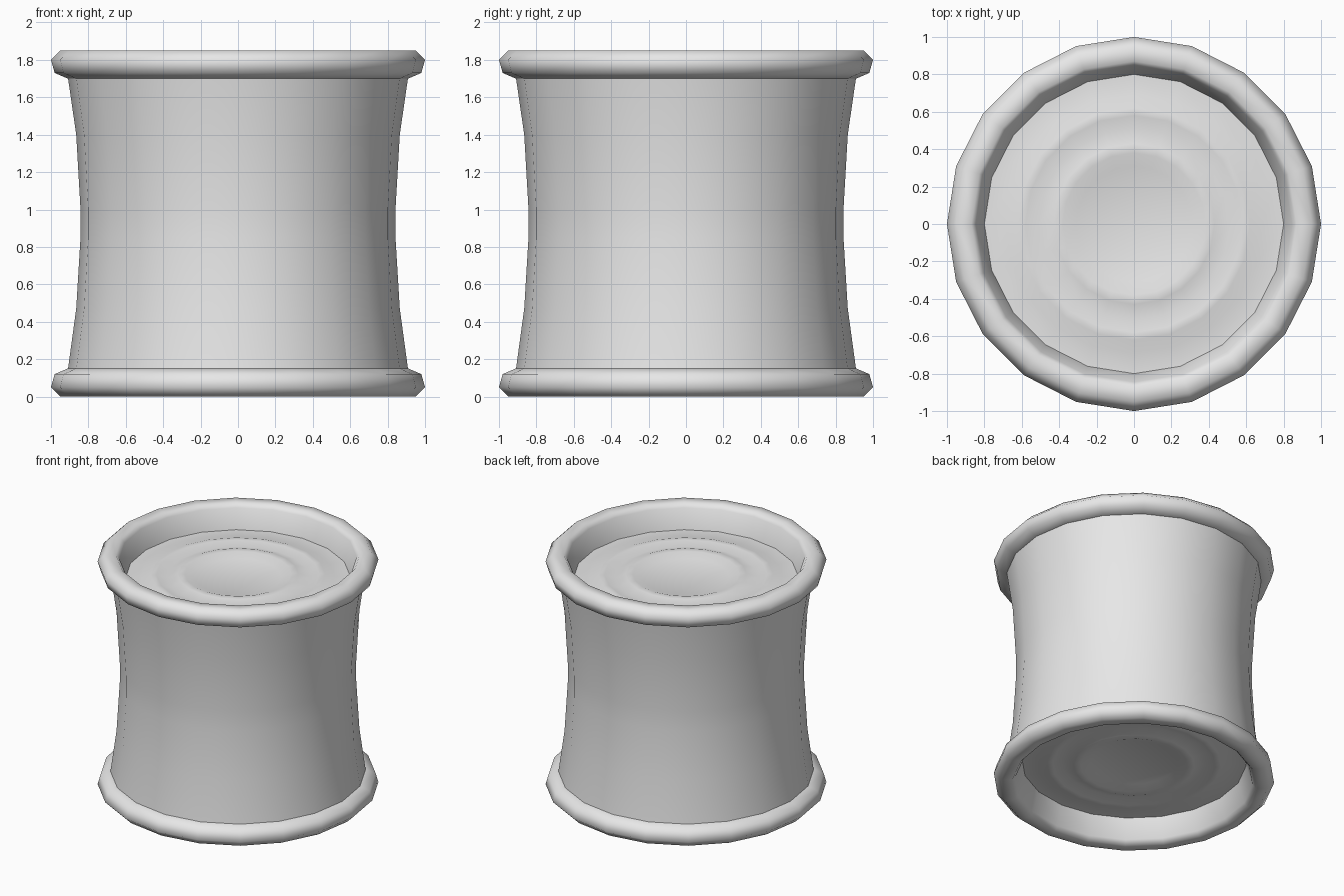
import bpy, bmesh
from math import sin, cos, pi, radians

SIDES = 20
HEIGHT = 1.85

if "Cube" in bpy.data.objects:
    bpy.data.objects.remove(bpy.data.objects["Cube"], do_unlink=True)

metal = bpy.data.materials.new("light grey metal")
metal.use_nodes = True
metal.diffuse_color = (0.8, 0.8, 0.8, 1)
metal.node_tree.nodes["Principled BSDF"].inputs["Base Color"].default_value = (0.8, 0.8, 0.8, 1)


def lathe(name, profile, closed=False, flip=False, up=True, angle=60):
    """Turn a (radius, z) profile around the z axis."""
    bm = bmesh.new()
    rings = []
    for r, z in profile:
        z = HEIGHT - z if flip else z
        if r == 0:
            rings.append([bm.verts.new((0, 0, z))] * SIDES)
        else:
            rings.append([bm.verts.new((r * cos(2 * pi * i / SIDES),
                                        r * sin(2 * pi * i / SIDES), z))
                          for i in range(SIDES)])
    pairs = list(zip(rings, rings[1:]))
    if closed:
        pairs.append((rings[-1], rings[0]))
    for a, b in pairs:
        for i in range(SIDES):
            j = (i + 1) % SIDES
            corners = list(dict.fromkeys((a[i], a[j], b[j], b[i])))
            bm.faces.new(corners)
    bmesh.ops.recalc_face_normals(bm, faces=bm.faces)
    # Open discs must face outwards from the drum
    if profile[0][0] == 0:
        bm.normal_update()
        total = sum(f.normal.z for f in bm.faces)
        if (total > 0) == flip:
            bmesh.ops.reverse_faces(bm, faces=bm.faces)
    mesh = bpy.data.meshes.new(name)
    bm.to_mesh(mesh)
    bm.free()
    mesh.materials.append(metal)
    obj = bpy.data.objects.new(name, mesh)
    bpy.context.collection.objects.link(obj)
    bpy.ops.object.select_all(action='DESELECT')
    obj.select_set(True)
    bpy.context.view_layer.objects.active = obj
    bpy.ops.object.shade_smooth_by_angle(angle=radians(angle))
    return obj


# Waisted wall of the drum
lathe("body", [(0.91, 0.14), (0.865, 0.47), (0.842, 0.85),
               (0.842, 1.0), (0.865, 1.4), (0.91, 1.71)])

# Rolled rim, including the sloped inner wall down to the lid
rim = [(0.89, 1.70), (0.91, 1.70), (0.98, 1.73), (1.0, 1.80), (0.95, 1.85),
       (0.87, 1.85), (0.845, 1.82), (0.80, 1.66), (0.82, 1.65)]

# Recessed lid with two raised rings
lid = [(0, 1.67), (0.31, 1.67), (0.38, 1.695), (0.43, 1.695), (0.51, 1.668),
       (0.58, 1.69), (0.62, 1.69), (0.69, 1.668), (0.80, 1.668)]

for side, flip in (("top", False), ("bottom", True)):
    lathe(side + "_rim", rim, closed=True, flip=flip, angle=70)
    lathe(side + "_lid", lid, flip=flip)
